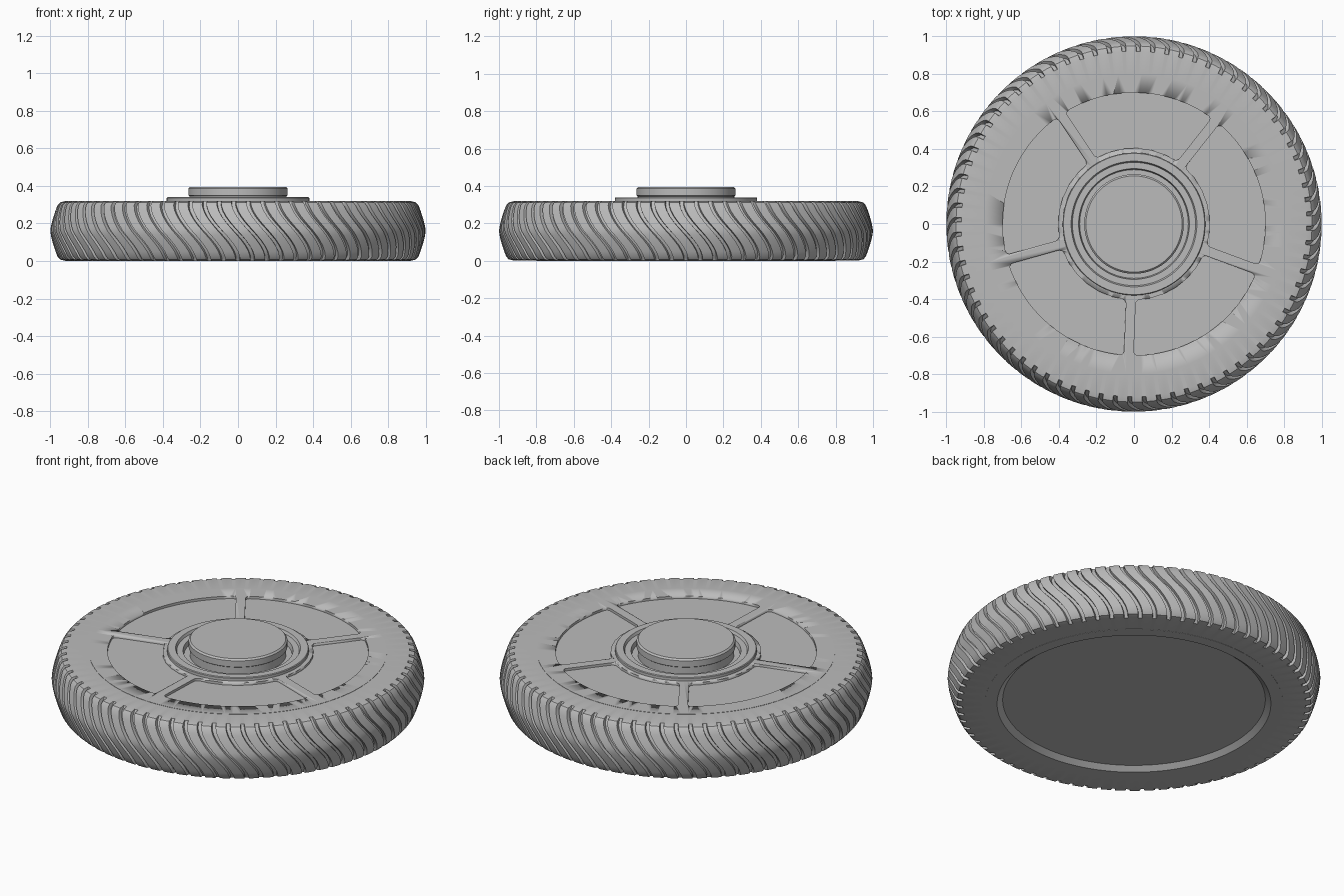
import bpy, bmesh, math

if "Cube" in bpy.data.objects:
    bpy.data.objects.remove(bpy.data.objects["Cube"])

grey = bpy.data.materials.new("plain_grey")
grey.use_nodes = True
grey.diffuse_color = (0.5, 0.5, 0.5, 1)
grey.node_tree.nodes["Principled BSDF"].inputs["Base Color"].default_value = (0.5, 0.5, 0.5, 1)


def finish(name, bm, angle=30):
    bmesh.ops.recalc_face_normals(bm, faces=bm.faces)
    mesh = bpy.data.meshes.new(name)
    bm.to_mesh(mesh)
    bm.free()
    mesh.materials.append(grey)
    ob = bpy.data.objects.new(name, mesh)
    bpy.context.scene.collection.objects.link(ob)
    smooth(ob, angle)
    return ob


def smooth(ob, angle=30):
    bpy.ops.object.select_all(action='DESELECT')
    ob.select_set(True)
    bpy.context.view_layer.objects.active = ob
    bpy.ops.object.shade_smooth_by_angle(angle=math.radians(angle))


def lathe(name, profile, closed=False, steps=120):
    """Spin an (r, z) profile about the z axis."""
    bm = bmesh.new()
    vs = [bm.verts.new((r, 0, z)) for r, z in profile]
    pairs = list(zip(vs, vs[1:]))
    if closed:
        pairs.append((vs[-1], vs[0]))
    es = [bm.edges.new(p) for p in pairs]
    bmesh.ops.spin(bm, geom=vs + es, cent=(0, 0, 0), axis=(0, 0, 1),
                   angle=math.tau, steps=steps)
    bmesh.ops.remove_doubles(bm, verts=bm.verts, dist=1e-5)
    return finish(name, bm)


def polar(r, a, z):
    return (r * math.cos(a), r * math.sin(a), z)


# Tyre: bulged section with S-curved tread grooves
PITCHES, DEPTH, TWIST = 76, 0.02, 0.19
TOP, MID = 0.32, 0.16
shoulder = [(0.92, 0.001), (0.948, 0.008), (0.962, 0.024), (0.972, 0.05),
            (0.982, 0.08), (0.991, 0.11), (0.997, 0.138)]
section = shoulder + [(1.0, MID)] + [(r, TOP - z) for r, z in reversed(shoulder)]
last = len(section) - 1
# fraction of the pitch, and whether that column lies in the groove
columns = [(0, 0), (0.35, 0), (0.7, 0), (0.73, 1), (0.97, 1)]

bm = bmesh.new()
rows = []
for j, (r, z) in enumerate([(0.79, 0.001)] + section + [(0.79, TOP - 0.001)]):
    t = z / TOP
    swing = TWIST * (0.5 - t * t * (3 - 2 * t))
    tread = 1 < j < last + 1
    row = []
    for k in range(PITCHES):
        for frac, groove in columns:
            a = math.tau * (k + frac) / PITCHES + swing
            cut = groove * tread
            row.append(bm.verts.new(polar(r - DEPTH * cut, a,
                                          MID + (z - MID) * (1 - 0.06 * cut))))
    rows.append(row)
n = len(rows[0])
for j in range(len(rows)):
    low, high = rows[j], rows[(j + 1) % len(rows)]
    for i in range(n):
        bm.faces.new((low[i], low[(i + 1) % n], high[(i + 1) % n], high[i]))
finish("tyre", bm)

# Wheel disc with a shallow chamfered recess underneath and a hub well on top
disc = lathe("wheel_disc", [
    (0, 0.025), (0.705, 0.025), (0.735, 0), (0.8, 0), (0.8, 0.3205),
    (0.36, 0.3205), (0.36, 0.3), (0, 0.3)])

# Five recessed pockets between the spokes, with rounded corners
HALF, INNER, OUTER, FLOOR = 0.026, 0.405, 0.7, 0.306
START = math.radians(-92.3)
bm = bmesh.new()
for k in range(5):
    a0 = START + k * math.tau / 5
    a1 = a0 + math.tau / 5

    def arc(r, count):
        pad = math.asin(HALF / r)
        return [polar(r, a0 + pad + (a1 - a0 - 2 * pad) * i / count, FLOOR)
                for i in range(count + 1)]

    inner, outer = arc(INNER, 6), arc(OUTER, 24)
    vs = [bm.verts.new(p) for p in outer + inner[::-1]]
    corners = [vs[0], vs[24], vs[25], vs[-1]]
    bm.faces.new(vs)
    bmesh.ops.bevel(bm, geom=corners, offset=0.022, segments=4, profile=0.5,
                    affect='VERTICES')
ext = bmesh.ops.extrude_face_region(bm, geom=bm.faces[:])
bmesh.ops.translate(bm, vec=(0, 0, 0.1),
                    verts=[g for g in ext["geom"] if isinstance(g, bmesh.types.BMVert)])
cutter = finish("pocket_cutter", bm)
cutter.hide_render = True

mod = disc.modifiers.new("pockets", 'BOOLEAN')
mod.operation = 'DIFFERENCE'
mod.solver = 'EXACT'
mod.object = cutter
bpy.ops.object.select_all(action='DESELECT')
disc.select_set(True)
bpy.context.view_layer.objects.active = disc
bpy.ops.object.modifier_move_to_index(modifier=mod.name, index=0)
bpy.ops.object.modifier_apply(modifier=mod.name)
bpy.data.objects.remove(cutter)

# Hub flange: stepped ring around the well
lathe("hub_flange", [
    (0.38, 0.305), (0.38, 0.336), (0.376, 0.34), (0.335, 0.34), (0.328, 0.325),
    (0.295, 0.325), (0.288, 0.295), (0.35, 0.295)], closed=True)

# Hub cap: raised drum with a bevelled rim
lathe("hub_cap", [
    (0, 0.29), (0.258, 0.29), (0.258, 0.345), (0.265, 0.35), (0.265, 0.386),
    (0.256, 0.395), (0, 0.395)])
